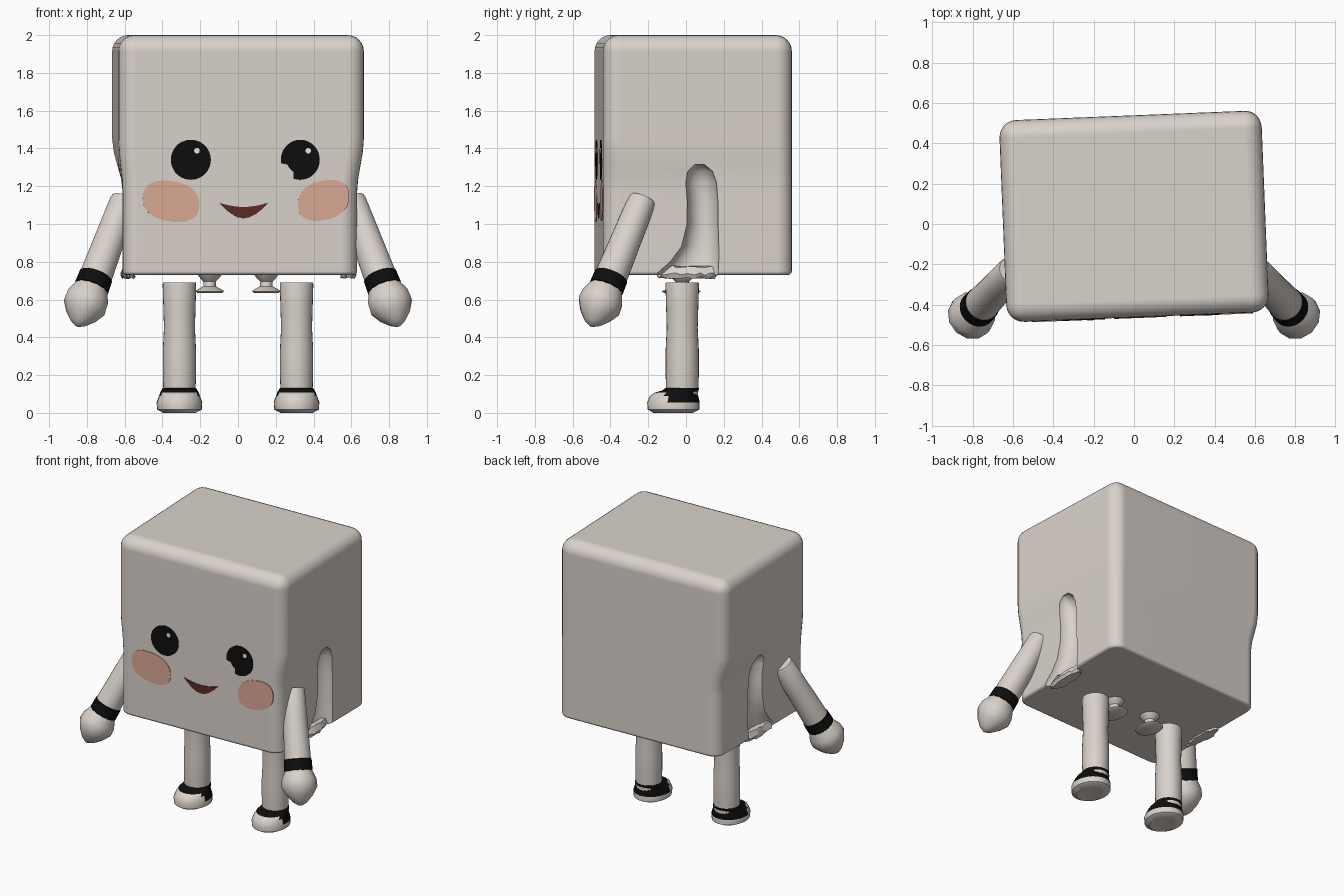
import bpy, bmesh, math, random
from mathutils import Matrix, Vector

if "Cube" in bpy.data.objects:
    bpy.data.objects.remove(bpy.data.objects["Cube"])

random.seed(4)


def material(name, rgb):
    m = bpy.data.materials.new(name)
    m.diffuse_color = (*rgb, 1)
    m.use_nodes = True
    m.node_tree.nodes["Principled BSDF"].inputs["Base Color"].default_value = m.diffuse_color
    return m


CREAM = material("warm_cream", (0.70, 0.645, 0.60))
BLACK = material("black", (0.004, 0.004, 0.004))
BLUSH = material("blush", (0.70, 0.40, 0.30))
MOUTH = material("mouth_red", (0.11, 0.024, 0.018))
WHITE = material("eye_white", (0.85, 0.85, 0.85))


def finish(name, bm, mats):
    bmesh.ops.recalc_face_normals(bm, faces=bm.faces)
    me = bpy.data.meshes.new(name)
    bm.to_mesh(me)
    bm.free()
    for m in mats:
        me.materials.append(m)
    ob = bpy.data.objects.new(name, me)
    bpy.context.collection.objects.link(ob)
    return ob


def loft(name, rings, mats=(CREAM,), matrix=Matrix(), sides=28, rule=None, jitter=0):
    """Skin rings given as (cx, cy, cz, rx, ry), capped at both ends."""
    bm = bmesh.new()
    loops = []
    for cx, cy, cz, rx, ry in rings:
        loop = []
        for i in range(sides):
            a = 2 * math.pi * i / sides
            k = 1 + random.uniform(-jitter, jitter)
            p = Vector((cx + rx * k * math.cos(a), cy + ry * k * math.sin(a),
                        cz + random.uniform(-jitter, jitter) * 0.07))
            loop.append(bm.verts.new(p))
        loops.append(loop)
    for a, b in zip(loops, loops[1:]):
        for i in range(sides):
            j = (i + 1) % sides
            bm.faces.new((a[i], a[j], b[j], b[i]))
    bm.faces.new(loops[0])
    bm.faces.new(loops[-1])
    if rule:
        for f in bm.faces:
            f.material_index = int(rule(f.calc_center_median()))
    bm.transform(matrix)
    return finish(name, bm, mats)


# Body: rounded, slightly turned box whose sides pull in towards the bottom
TURN = Matrix.Translation((0, 0.038, 0)) @ Matrix.Rotation(math.radians(2.3), 4, 'Z')
bm = bmesh.new()
bmesh.ops.create_cube(bm, size=1)
for v in bm.verts:
    v.co = Vector((v.co.x * 1.30, v.co.y * 1.0, 1.365 + v.co.z * 1.27))
low = lambda e: all(v.co.z < 0.74 for v in e.verts)
bmesh.ops.bevel(bm, geom=[e for e in bm.edges if not low(e)], offset=0.085,
                segments=6, profile=0.5, affect='EDGES')
bmesh.ops.bevel(bm, geom=[e for e in bm.edges if low(e)], offset=0.02,
                segments=3, profile=0.5, affect='EDGES')
for z in (1.45, 1.38, 1.31, 1.24, 1.17):
    bmesh.ops.bisect_plane(bm, geom=bm.verts[:] + bm.edges[:] + bm.faces[:],
                           plane_co=(0, 0, z), plane_no=(0, 0, 1))
for v in bm.verts:
    t = min(1, max(0, (1.45 - v.co.z) / 0.28))
    t = t * t * (3 - 2 * t)
    p = TURN @ v.co
    p.x += t * (v.co.x * 0.955 + 0.01 - p.x)
    v.co = p
body = finish("body", bm, [CREAM])

# Curved channels sunk into both sides, flaring out at the bottom
for s in (1, -1):
    x = 0.64 * s
    cutter = loft("channel_cutter", [
        (x, 0.0, 0.68, 0.07, 0.17), (x, 0.01, 0.74, 0.07, 0.165),
        (x, 0.045, 0.80, 0.08, 0.13), (x, 0.075, 0.88, 0.09, 0.10),
        (x, 0.088, 1.0, 0.095, 0.083), (x, 0.088, 1.12, 0.095, 0.082),
        (x, 0.08, 1.22, 0.09, 0.082), (x, 0.075, 1.28, 0.065, 0.065),
        (x, 0.072, 1.315, 0.02, 0.025)])
    cutter.hide_render = True
    mod = body.modifiers.new("channel", 'BOOLEAN')
    mod.operation = 'DIFFERENCE'
    mod.solver = 'EXACT'
    mod.object = cutter
    bpy.context.view_layer.objects.active = body
    bpy.ops.object.modifier_apply(modifier=mod.name)
    bpy.data.objects.remove(cutter)
    # Ragged fringe at the channel mouth
    loft("channel_fringe", [(0.58 * s, 0.01, 0.715, 0.035, 0.145),
                            (0.585 * s, 0.01, 0.735, 0.04, 0.155),
                            (0.58 * s, 0.03, 0.775, 0.025, 0.12)], jitter=0.1)


# Face details: thin plates on the front
def plate(name, pts, mat, front=-0.504):
    bm = bmesh.new()
    a = [bm.verts.new((x, front, z)) for x, z in pts]
    b = [bm.verts.new((x, -0.498, z)) for x, z in pts]
    bm.faces.new(a)
    bm.faces.new(b)
    for i in range(len(a)):
        j = (i + 1) % len(a)
        bm.faces.new((a[i], a[j], b[j], b[i]))
    bm.transform(TURN)
    return finish(name, bm, [mat])


def disc(cx, cz, rx, rz, n=36, notch=False, power=1.0, tilt=0.0):
    pts = []
    for i in range(n):
        a = 2 * math.pi * i / n
        k = 0.7 if notch and 195 < math.degrees(a) < 245 else 1
        c, s = math.cos(a), math.sin(a)
        c = math.copysign(abs(c) ** power, c)
        s = math.copysign(abs(s) ** power, s)
        pts.append((cx + rx * k * c, cz + rz * k * s + tilt * rx * c))
    return pts


plate("eye_left", disc(-0.27, 1.34, 0.106, 0.106), BLACK)
plate("eye_right", disc(0.31, 1.34, 0.103, 0.106, notch=True), BLACK)
for name, x in (("left", -0.238), ("right", 0.352)):
    plate("eye_glint_" + name, disc(x, 1.388, 0.015, 0.015, 12), WHITE, -0.507)
plate("cheek_left", disc(-0.375, 1.12, 0.15, 0.107, power=0.85, tilt=-0.12), BLUSH)
plate("cheek_right", disc(0.433, 1.125, 0.136, 0.105, power=0.85, tilt=0.16), BLUSH)
upper = [(-0.12 + 0.0325 * i, 1.112 - 0.022 * math.sin(math.pi * i / 8)) for i in range(9)]
lower = [(0.14 - 0.0325 * i, 1.108 - 0.078 * math.sin(math.pi * i / 8)) for i in range(1, 8)]
plate("mouth", upper + lower, MOUTH)

for s, side in ((1, "right"), (-1, "left")):
    # Arm, cuff and hand share a frame running down the arm
    axis = Vector((0.165 * s, -0.18, -0.44))
    M = Matrix.Translation((0.60 * s, -0.23, 1.13)) @ axis.to_track_quat('Z', 'Y').to_matrix().to_4x4()
    tube = lambda prof: [(0, 0, t, r, r) for t, r in prof]
    loft("arm_" + side, tube([(0, 0.07), (0.015, 0.075), (0.2, 0.08), (0.35, 0.084), (0.48, 0.087)]), matrix=M)
    loft("cuff_" + side, tube([(0.462, 0.086), (0.466, 0.091), (0.535, 0.093), (0.54, 0.088)]), (BLACK,), M)
    loft("hand_" + side, tube([(0.52, 0.085), (0.55, 0.095), (0.595, 0.115), (0.645, 0.118),
                               (0.70, 0.086), (0.745, 0.045), (0.765, 0.012)]), matrix=M, sides=12)

    # Leg
    x, y = 0.31 * s, -0.02
    loft("leg_" + side, [(x, y, z, r, r) for z, r in
                         ((0.09, 0.084), (0.2, 0.088), (0.33, 0.088), (0.45, 0.082),
                          (0.55, 0.085), (0.68, 0.089), (0.69, 0.087))])

    # Shoe: pale sole and toe, black collar dropping lower at the heel
    loft("shoe_" + side, [(x, -0.07, 0.005, 0.06, 0.08), (x, -0.068, 0.0, 0.085, 0.105),
                          (x, -0.066, 0.018, 0.118, 0.137), (x, -0.067, 0.055, 0.121, 0.139),
                          (x, -0.063, 0.09, 0.108, 0.128), (x, -0.052, 0.108, 0.102, 0.112),
                          (x, -0.03, 0.118, 0.096, 0.097), (x, -0.02, 0.132, 0.088, 0.088)],
         (CREAM, BLACK), rule=lambda c: c.z > 0.11 or (c.y > -0.10 and c.z > 0.055))

    # Small spool-shaped peg under the body
    x = 0.15 * s
    loft("hip_peg_" + side, [(x, -0.025, 0.635, 0.065, 0.09), (x, -0.025, 0.643, 0.077, 0.105),
                             (x, -0.025, 0.652, 0.065, 0.085), (x, -0.02, 0.67, 0.034, 0.04),
                             (x, -0.02, 0.695, 0.032, 0.036), (x, -0.02, 0.712, 0.05, 0.055),
                             (x, -0.02, 0.74, 0.07, 0.075)])

# Smooth shading with crisp edges
for ob in bpy.context.scene.objects:
    if ob.type == 'MESH':
        ob.select_set(True)
        bpy.context.view_layer.objects.active = ob
bpy.ops.object.shade_smooth_by_angle(angle=math.radians(40))
body.modifiers.new("even_normals", 'WEIGHTED_NORMAL').keep_sharp = True
